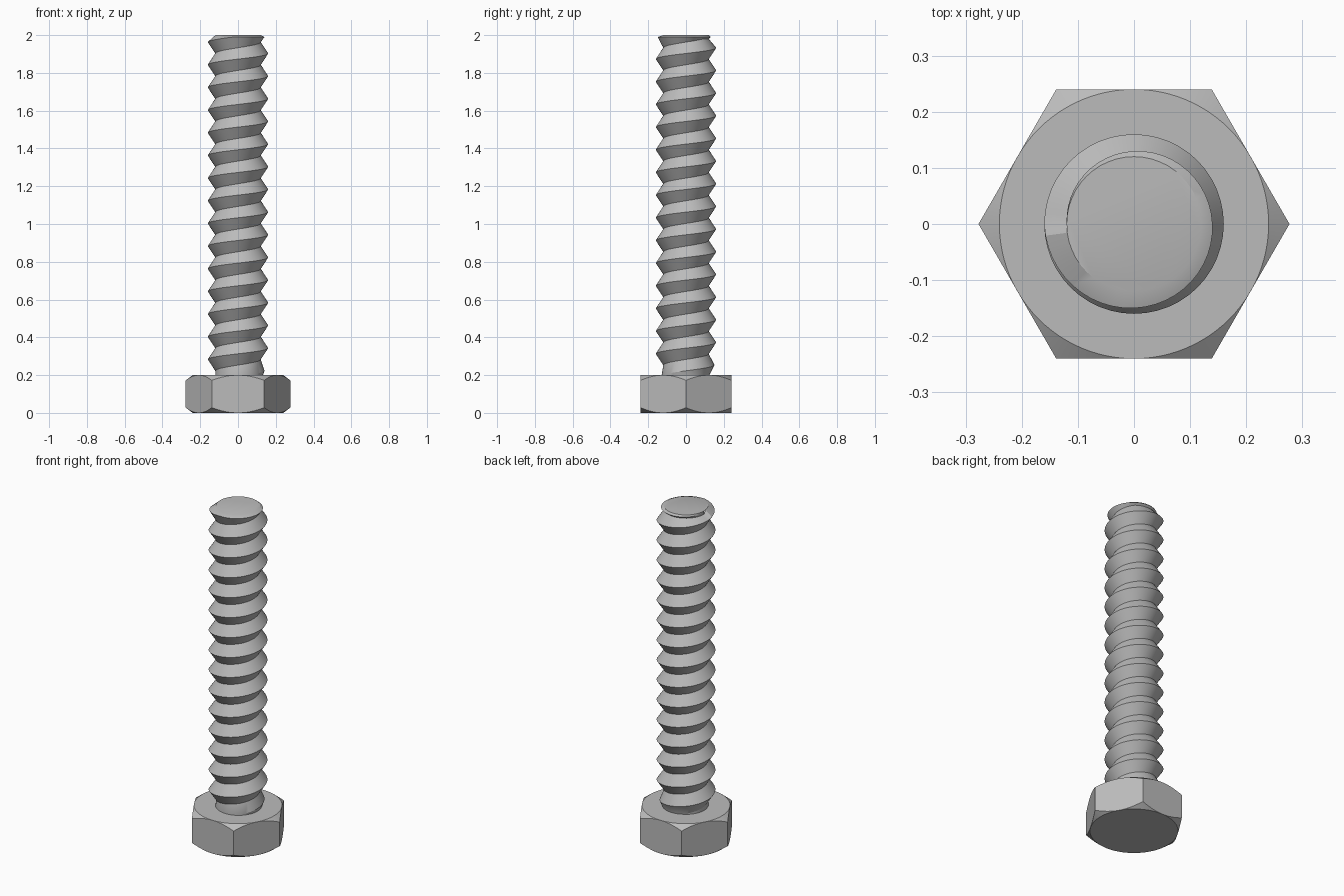
import bpy
import bmesh
from math import pi, cos, sin, radians

cube = bpy.data.objects.get("Cube")
if cube:
    bpy.data.objects.remove(cube)

STEPS = 48                 # divisions per turn
HEIGHT = 2.0
HEAD_H, APOTHEM, CHAMFER = 0.2, 0.24, 0.75
ROOT, CREST, PITCH = 0.12, 0.16, 0.12
TURNS = 17
CREST_START = 2.083        # unclipped height of the crest where the thread begins

steel = bpy.data.materials.new("steel_grey")
steel.use_nodes = True
colour = (0.5, 0.5, 0.5, 1)
steel.diffuse_color = colour
steel.node_tree.nodes["Principled BSDF"].inputs["Base Color"].default_value = colour


def finish(bm, name):
    bmesh.ops.remove_doubles(bm, verts=bm.verts, dist=0.0002)
    bmesh.ops.dissolve_degenerate(bm, edges=bm.edges, dist=0.0002)
    bmesh.ops.recalc_face_normals(bm, faces=bm.faces)
    mesh = bpy.data.meshes.new(name)
    bm.to_mesh(mesh)
    bm.free()
    mesh.materials.append(steel)
    obj = bpy.data.objects.new(name, mesh)
    bpy.context.collection.objects.link(obj)
    bpy.ops.object.select_all(action="DESELECT")
    obj.select_set(True)
    bpy.context.view_layer.objects.active = obj
    bpy.ops.object.shade_smooth_by_angle(angle=radians(30))
    return obj


def polar(bm, r, a, z):
    return bm.verts.new((r * cos(a), r * sin(a), z))


def bridge(bm, rows):
    for a, b in zip(rows, rows[1:]):
        for i in range(len(a) - 1):
            bm.faces.new((a[i], a[i + 1], b[i + 1], b[i]))


# Hexagonal head, its corners cut by a cone at both ends
bm = bmesh.new()
count = STEPS * 2
rings = [[], [], [], []]
for i in range(count):
    a = 2 * pi * i / count
    r = APOTHEM / cos(a % (pi / 3) - pi / 6)
    drop = (r - APOTHEM) * CHAMFER
    levels = ((APOTHEM, 0), (r, drop), (r, HEAD_H - drop), (APOTHEM, HEAD_H))
    for ring, (radius, z) in zip(rings, levels):
        ring.append(polar(bm, radius, a, z))
bm.faces.new(rings[0])
bm.faces.new(rings[3])
bridge(bm, [ring + ring[:1] for ring in rings])
finish(bm, "hex_head")

# Right-handed V thread that fades in at the tip and out at the head
bm = bmesh.new()
rows = []
floor = HEAD_H / 2
for k in range(TURNS * STEPS + 1):
    turn = k / STEPS
    a = pi - 2 * pi * turn
    z = CREST_START - PITCH * turn
    fade = max(0, min(1, turn, TURNS - 1 - turn))
    upper = HEIGHT if turn < 1 else min(z + PITCH / 2, HEIGHT - 0.02)
    lower = min(z - PITCH / 2, HEIGHT - 0.02)
    crest = min(z, HEIGHT - 0.01)
    rows.append([polar(bm, ROOT, a, max(upper, floor)),
                 polar(bm, ROOT + (CREST - ROOT) * fade, a, max(crest, floor)),
                 polar(bm, ROOT, a, max(lower, floor))])
bridge(bm, rows)
# Flat tip
bm.faces.new([row[0] for row in rows[:STEPS]])
finish(bm, "threaded_shank")
